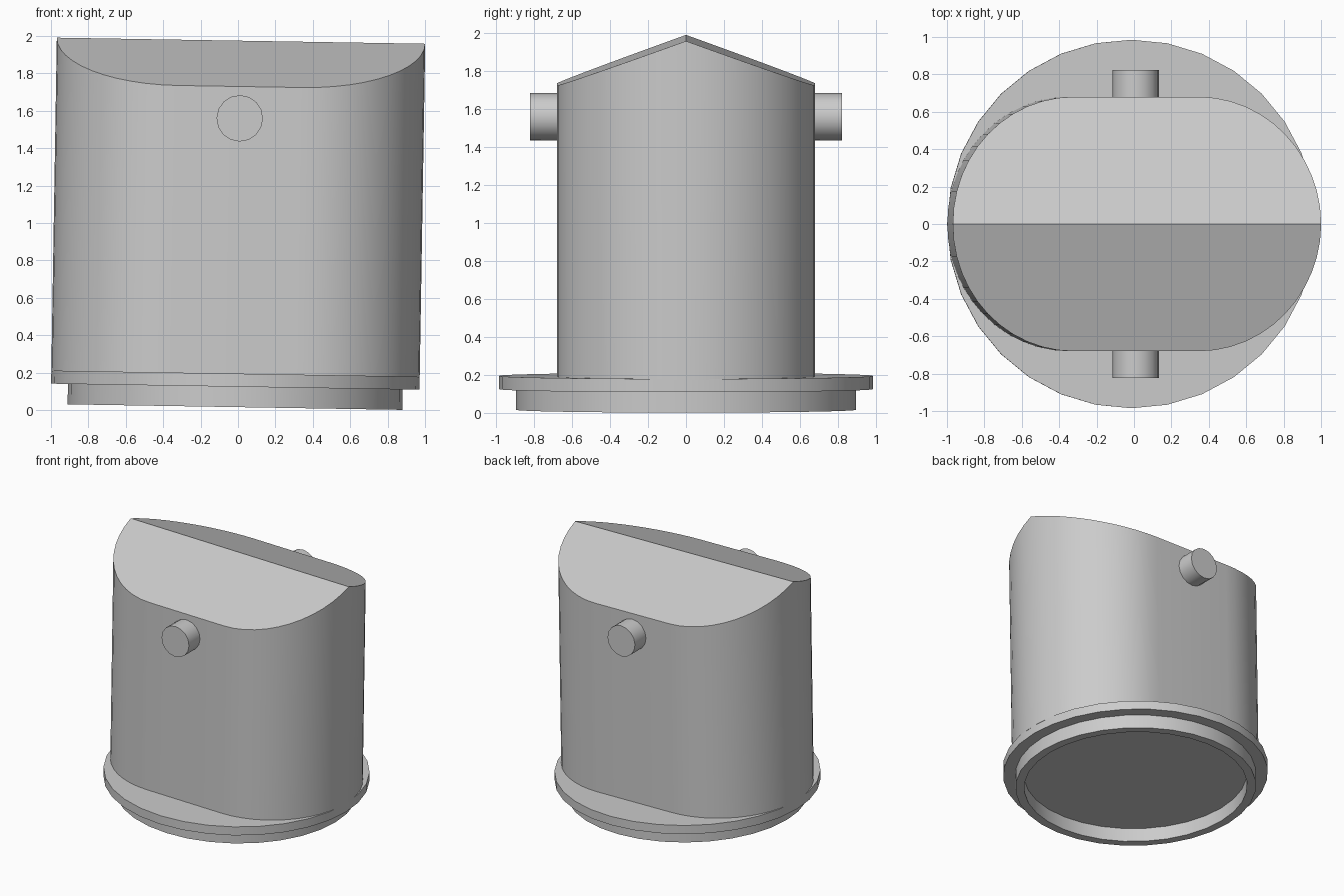
import bpy
import bmesh
import math
from mathutils import Matrix, Vector

cube = bpy.data.objects.get("Cube")
if cube:
    bpy.data.objects.remove(cube, do_unlink=True)

# Single grey finish
grey = bpy.data.materials.new("plain_grey")
grey.use_nodes = True
colour = (0.6, 0.6, 0.6, 1)
grey.diffuse_color = colour
grey.node_tree.nodes["Principled BSDF"].inputs["Base Color"].default_value = colour

# The whole part leans slightly towards +x about its mid height
pivot = Vector((0, 0, 1))
LEAN = Matrix.Translation(pivot) @ Matrix.Rotation(0.0165, 4, 'Y') @ Matrix.Translation(-pivot)


def finish(bm, name):
    bmesh.ops.recalc_face_normals(bm, faces=bm.faces)
    bm.transform(LEAN)
    mesh = bpy.data.meshes.new(name)
    bm.to_mesh(mesh)
    bm.free()
    mesh.materials.append(grey)
    obj = bpy.data.objects.new(name, mesh)
    bpy.context.collection.objects.link(obj)
    bpy.ops.object.select_all(action='DESELECT')
    obj.select_set(True)
    bpy.context.view_layer.objects.active = obj
    bpy.ops.object.shade_smooth_by_angle(angle=math.radians(30))
    return obj


# Round base: hollow foot ring below a wider flange, turned from a profile
profile = [(0, 0.125), (0.83, 0.125), (0.83, 0.016), (0.895, 0.016),
           (0.895, 0.125), (0.985, 0.125), (0.985, 0.195), (0, 0.195)]
bm = bmesh.new()
points = [bm.verts.new((r, 0, z)) for r, z in profile]
edges = [bm.edges.new(pair) for pair in zip(points, points[1:])]
bmesh.ops.spin(bm, geom=points + edges, cent=(0, 0, 0), axis=(0, 0, 1),
               angle=math.tau, steps=32, use_duplicate=False)
bmesh.ops.remove_doubles(bm, verts=bm.verts, dist=0.0005)
finish(bm, "base_flange")

# Body: oblong column with rounded ends and a ridged top
HALF_LENGTH, HALF_DEPTH, FLAT = 0.985, 0.68, 0.335
STEPS = 24
outline = []
for i in range(2 * STEPS + 2):
    end = 1 if i <= STEPS else -1
    t = math.pi * ((i if end > 0 else i - 1) / STEPS - 0.5)
    outline.append((end * FLAT + (HALF_LENGTH - FLAT) * math.cos(t),
                    HALF_DEPTH * math.sin(t)))
bm = bmesh.new()
low = [bm.verts.new((x, y, 0.19)) for x, y in outline]
high = [bm.verts.new((x, y, 1.975 - 0.36 * abs(y))) for x, y in outline]
count = len(outline)
for i in range(count):
    j = (i + 1) % count
    bm.faces.new((low[i], low[j], high[j], high[i]))
bm.faces.new(low[::-1])
right_tip = STEPS // 2
left_tip = STEPS + 1 + STEPS // 2
bm.faces.new(high[right_tip:left_tip + 1])
bm.faces.new(high[left_tip:] + high[:right_tip + 1])
finish(bm, "body")

# Round pegs on the front and back
for name, side in (("front_peg", -1), ("back_peg", 1)):
    bm = bmesh.new()
    place = Matrix.Translation((0, side * 0.735, 1.56)) @ Matrix.Rotation(math.pi / 2, 4, 'X')
    bmesh.ops.create_cone(bm, cap_ends=True, segments=16, radius1=0.124,
                          radius2=0.124, depth=0.175, matrix=place)
    finish(bm, name)
